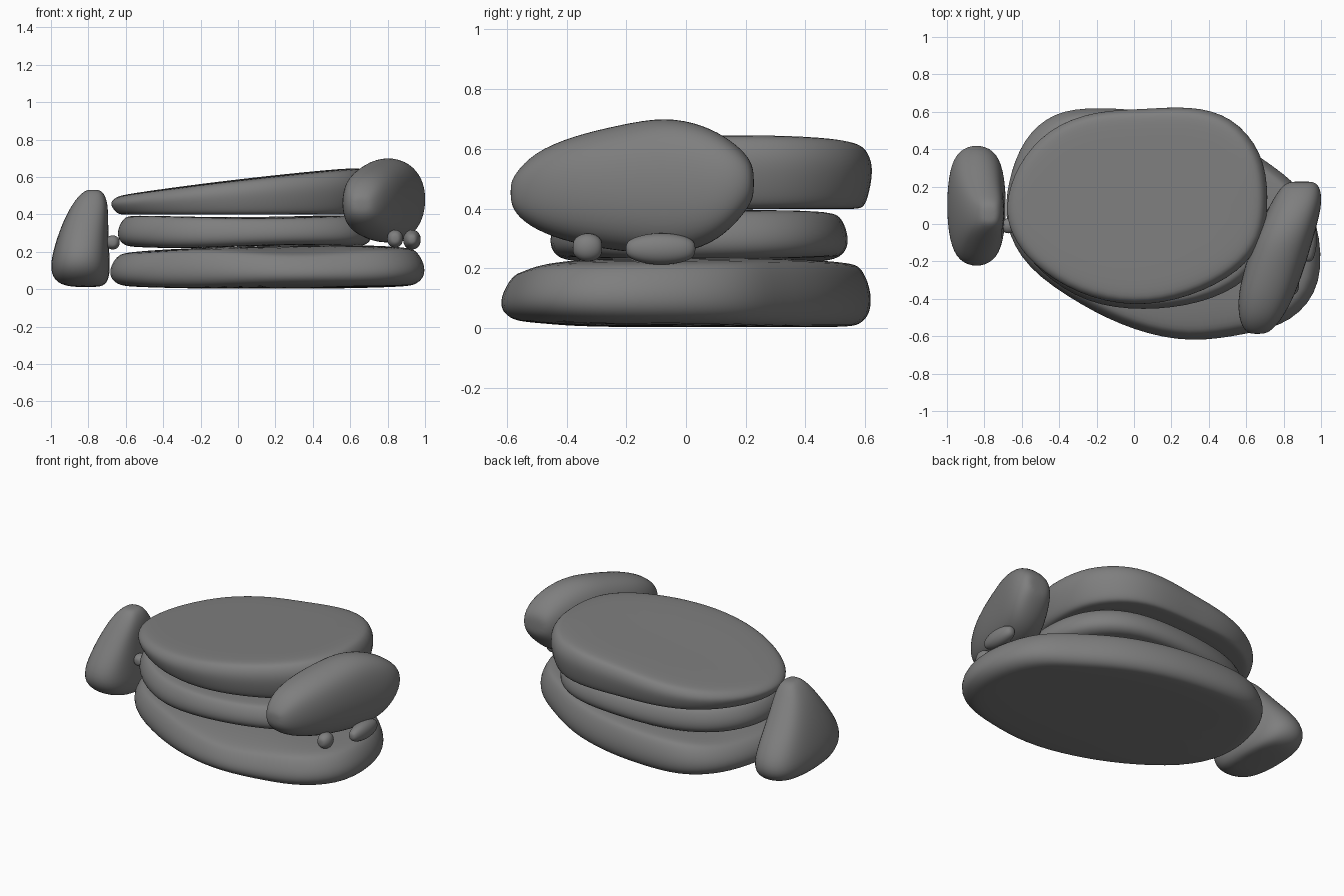
import bpy, bmesh, math
from mathutils import Vector

if "Cube" in bpy.data.objects:
    bpy.data.objects.remove(bpy.data.objects["Cube"])

# dark grey stone
stone = bpy.data.materials.new("stone")
stone.diffuse_color = (.21, .21, .21, 1)
stone.use_nodes = True
stone.node_tree.nodes["Principled BSDF"].inputs["Base Color"].default_value = stone.diffuse_color


def loft(name, rings):
    """Close a stack of equal rings into a smooth stone."""
    bm = bmesh.new()
    loops = [[bm.verts.new(p) for p in r] for r in rings]
    n = len(loops[0])
    for a, b in zip(loops, loops[1:]):
        for i in range(n):
            j = (i + 1) % n
            bm.faces.new((a[i], a[j], b[j], b[i]))
    bm.faces.new(loops[0][::-1])
    bm.faces.new(loops[-1])
    bmesh.ops.recalc_face_normals(bm, faces=bm.faces[:])
    for f in bm.faces:
        f.smooth = True
    me = bpy.data.meshes.new(name)
    bm.to_mesh(me)
    bm.free()
    me.materials.append(stone)
    ob = bpy.data.objects.new(name, me)
    bpy.context.collection.objects.link(ob)
    mod = ob.modifiers.new("Smooth", 'SUBSURF')
    mod.levels = mod.render_levels = 2
    return ob


# height fraction and outline scale, from underside to top
SLAB = [(0, .5), (0, .88), (.03, .96), (.2, 1.015), (.45, 1.025), (.7, 1.005), (.92, .965), (1, .91), (1, .5)]
TAPERED = [(0, .5), (0, .9), (.02, .955), (.15, .985), (.45, 1.015), (.7, 1.02), (.92, .98), (1, .91), (1, .5)]


def slab(name, outline, bottom, top, profile=SLAB):
    """Flat stone: outline in plan, bottom and top as functions of x, y."""
    c = sum((Vector(p) for p in outline), Vector((0, 0))) / len(outline)
    rings = []
    for t, s in profile:
        ring = []
        for p in outline:
            q = c + (Vector(p) - c) * s
            lo, hi = bottom(*q), top(*q)
            ring.append((q.x, q.y, lo + (hi - lo) * t))
        rings.append(ring)
    return loft(name, rings)


def span_ring(axis, pos, r1, r2, n=12, power=.85):
    """Rounded ring across an axis, filling two coordinate ranges."""
    ring = []
    for i in range(n):
        a = 2 * math.pi * i / n
        ca, sa = math.cos(a), math.sin(a)
        u = math.copysign(abs(ca) ** power, ca)
        v = math.copysign(abs(sa) ** power, sa)
        x = (r1[0] + r1[1]) / 2 + u * (r1[1] - r1[0]) / 2 * 1.04
        w = (r2[0] + r2[1]) / 2 + v * (r2[1] - r2[0]) / 2 * 1.04
        ring.append((x, pos, w) if axis == 'y' else (x, w, pos))
    return ring


# stacked slabs
slab("bottom_slab",
     [(-.68, 0), (-.66, .22), (-.58, .45), (-.42, .59), (-.2, .615), (.15, .59), (.48, .48),
      (.72, .31), (.86, .21), (.97, .02), (1.0, -.32), (.83, -.52), (.6, -.575), (.3, -.625),
      (0, -.56), (-.27, -.43), (-.57, -.23)],
     lambda x, y: .003 + .035 * max(0, abs(x - .15) - .45) + .1 * max(0, -y - .38),
     lambda x, y: .218 + .025 * math.exp(-((x - .4) ** 2 + y ** 2) * 4)
     - .02 * (x < -.5) - .4 * max(0, -y - .48))
slab("middle_slab",
     [(-.64, .05), (-.6, .25), (-.45, .42), (-.2, .51), (.1, .54), (.4, .52), (.6, .4),
      (.7, .2), (.71, -.1), (.61, -.3), (.35, -.42), (.05, -.455), (-.25, -.42), (-.5, -.25),
      (-.61, -.09)],
     lambda x, y: .228 + .01 * math.sin(5 * x),
     lambda x, y: .39 - .01 * math.cos(4 * x + y))
slab("top_slab",
     [(-.68, .1), (-.62, .31), (-.45, .51), (-.2, .6), (.05, .605), (.3, .625), (.52, .57),
      (.68, .38), (.71, .15), (.69, -.08), (.56, -.25), (.3, -.385), (0, -.44), (-.3, -.37),
      (-.54, -.21), (-.65, -.05)],
     lambda x, y: .398,
     lambda x, y: .585 + .117 * x - .02 * x * x + .005 * y, TAPERED)

# leaning oblong boulder: y, x range, z range
BOULDER = [(-.588, (.63, .69), (.43, .48)), (-.575, (.595, .73), (.385, .515)),
           (-.51, (.56, .79), (.33, .588)), (-.38, (.555, .86), (.283, .643)),
           (-.22, (.595, .915), (.258, .68)), (-.07, (.645, .96), (.245, .708)),
           (.06, (.705, .995), (.268, .68)), (.15, (.755, 1.005), (.33, .63)),
           (.215, (.80, .985), (.41, .57)), (.228, (.85, .945), (.45, .52))]
loft("leaning_boulder", [span_ring('y', *b, power=.8) for b in BOULDER])

# upright wedge stone: z, x range, y range
WEDGE = [(.01, (-.88, -.74), (-.02, .28)), (.03, (-.97, -.70), (-.13, .38)),
         (.1, (-1.005, -.683), (-.22, .43)), (.2, (-.99, -.69), (-.23, .4)),
         (.34, (-.945, -.695), (-.14, .27)), (.46, (-.885, -.695), (-.06, .17)),
         (.52, (-.83, -.72), (-.01, .12)), (.532, (-.8, -.75), (.02, .08))]
loft("wedge_stone", [span_ring('z', *w, power=.75) for w in WEDGE])

# small pebbles wedged in the gaps: centre, half sizes
PEBBLES = [((.84, -.33, .27), (.045, .05, .05)), ((.93, -.085, .265), (.05, .118, .056)),
           ((-.67, -.01, .25), (.04, .04, .04))]
for i, (c, h) in enumerate(PEBBLES):
    rings = []
    for t, s in [(-1, .35), (-.8, .7), (-.3, 1), (.3, 1), (.8, .75), (1, .35)]:
        rings.append(span_ring('y', c[1] + t * h[1],
                               (c[0] - h[0] * s, c[0] + h[0] * s),
                               (c[2] - h[2] * s, c[2] + h[2] * s), 8))
    loft(f"pebble_{i + 1}", rings)
